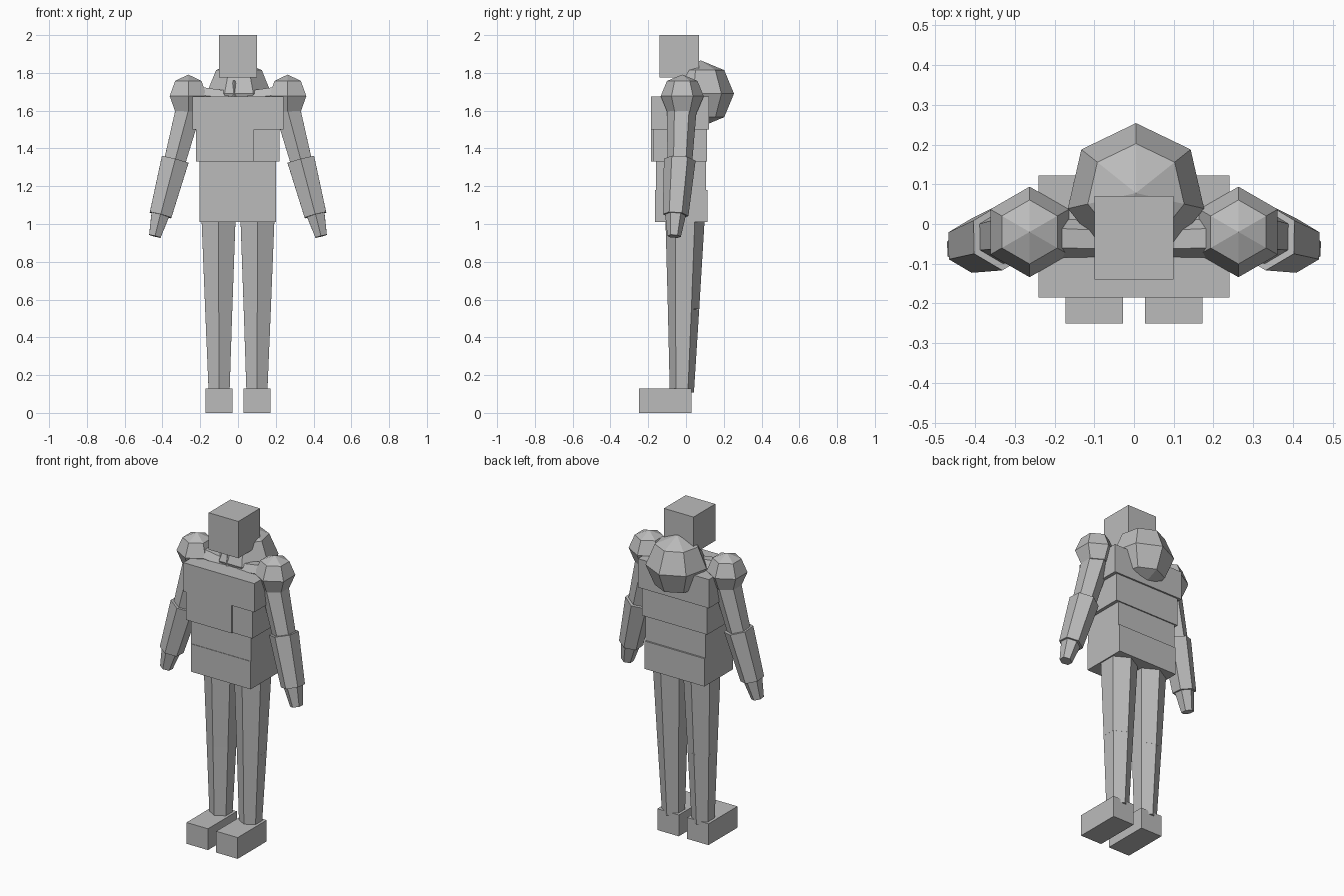
import bpy, math
from mathutils import Vector

cube = bpy.data.objects.get("Cube")
if cube:
    bpy.data.objects.remove(cube, do_unlink=True)

grey = bpy.data.materials.new("plain_grey")
grey.use_nodes = True
grey.diffuse_color = (0.5, 0.5, 0.5, 1)
grey.node_tree.nodes["Principled BSDF"].inputs["Base Color"].default_value = (0.5, 0.5, 0.5, 1)


def add(name, verts, faces):
    mesh = bpy.data.meshes.new(name)
    mesh.from_pydata(verts, [], faces)
    mesh.materials.append(grey)
    obj = bpy.data.objects.new(name, mesh)
    bpy.context.collection.objects.link(obj)
    return obj


def box(name, x, y, z):
    """Box from its x, y and z ranges."""
    verts = [(a, b, c) for a in x for b in y for c in z]
    faces = [(0, 1, 3, 2), (4, 6, 7, 5), (0, 4, 5, 1),
             (2, 3, 7, 6), (0, 2, 6, 4), (1, 5, 7, 3)]
    return add(name, verts, faces)


def limb(name, start, end, r1, r2, sides=6):
    """Tapered prism between two points, with a corner facing the front."""
    start, end = Vector(start), Vector(end)
    axis = (end - start).normalized()
    u = (Vector((0, -1, 0)) + axis * axis.y).normalized()
    v = axis.cross(u)
    verts = []
    for p, r in ((start, r1), (end, r2)):
        for i in range(sides):
            a = math.tau * i / sides
            verts.append(p + (u * math.cos(a) + v * math.sin(a)) * r)
    faces = [(i, (i + 1) % sides, (i + 1) % sides + sides, i + sides) for i in range(sides)]
    faces += [tuple(reversed(range(sides))), tuple(range(sides, 2 * sides))]
    return add(name, verts, faces)


def ball(name, centre, radius, sides, turn=0):
    """Faceted sphere with four bands."""
    bpy.ops.mesh.primitive_uv_sphere_add(segments=sides, ring_count=4, radius=radius,
                                         location=centre, rotation=(0, 0, math.radians(turn)))
    obj = bpy.context.object
    obj.name = name
    obj.data.materials.append(grey)
    return obj


# Head, neck and pack
box("head", (-0.1, 0.1), (-0.14, 0.07), (1.775, 2.0))
limb("neck", (-0.02, -0.06, 1.66), (-0.02, -0.06, 1.76), 0.03, 0.005, 4)
ball("round_back_pack", (0.005, 0.078, 1.69), 0.176, 7, 0)

# Torso
box("upper_chest", (-0.24, 0.24), (-0.185, 0.122), (1.5, 1.675))
box("lower_chest", (-0.222, 0.085), (-0.185, 0.112), (1.33, 1.5))
box("lower_chest_side", (0.085, 0.22), (-0.175, 0.112), (1.33, 1.5))
box("waist", (-0.205, 0.2), (-0.16, 0.105), (1.18, 1.33))
box("pelvis", (-0.205, 0.2), (-0.163, 0.115), (1.01, 1.18))

# Arms and legs on both sides
for side, s in (("left", 1), ("right", -1)):
    ball(side + "_shoulder", (s * 0.263, -0.02, 1.677), 0.114, 6)
    limb(side + "_collar", (s * 0.05, -0.04, 1.665), (s * 0.22, -0.035, 1.685), 0.045, 0.05)
    limb(side + "_upper_arm", (s * 0.25, -0.02, 1.65), (s * 0.335, -0.033, 1.33), 0.08, 0.066)
    limb(side + "_forearm", (s * 0.333, -0.033, 1.34), (s * 0.41, -0.055, 1.047), 0.084, 0.068)
    limb(side + "_hand", (s * 0.41, -0.055, 1.055), (s * 0.44, -0.063, 0.935), 0.056, 0.036)
    limb(side + "_thigh", (s * 0.103, -0.005, 1.03), (s * 0.102, -0.013, 0.55), 0.104, 0.083)
    limb(side + "_shin", (s * 0.102, -0.013, 0.55), (s * 0.1, -0.022, 0.11), 0.083, 0.064)
    box(side + "_foot", sorted((s * 0.028, s * 0.173)), (-0.25, 0.03), (0, 0.13))
